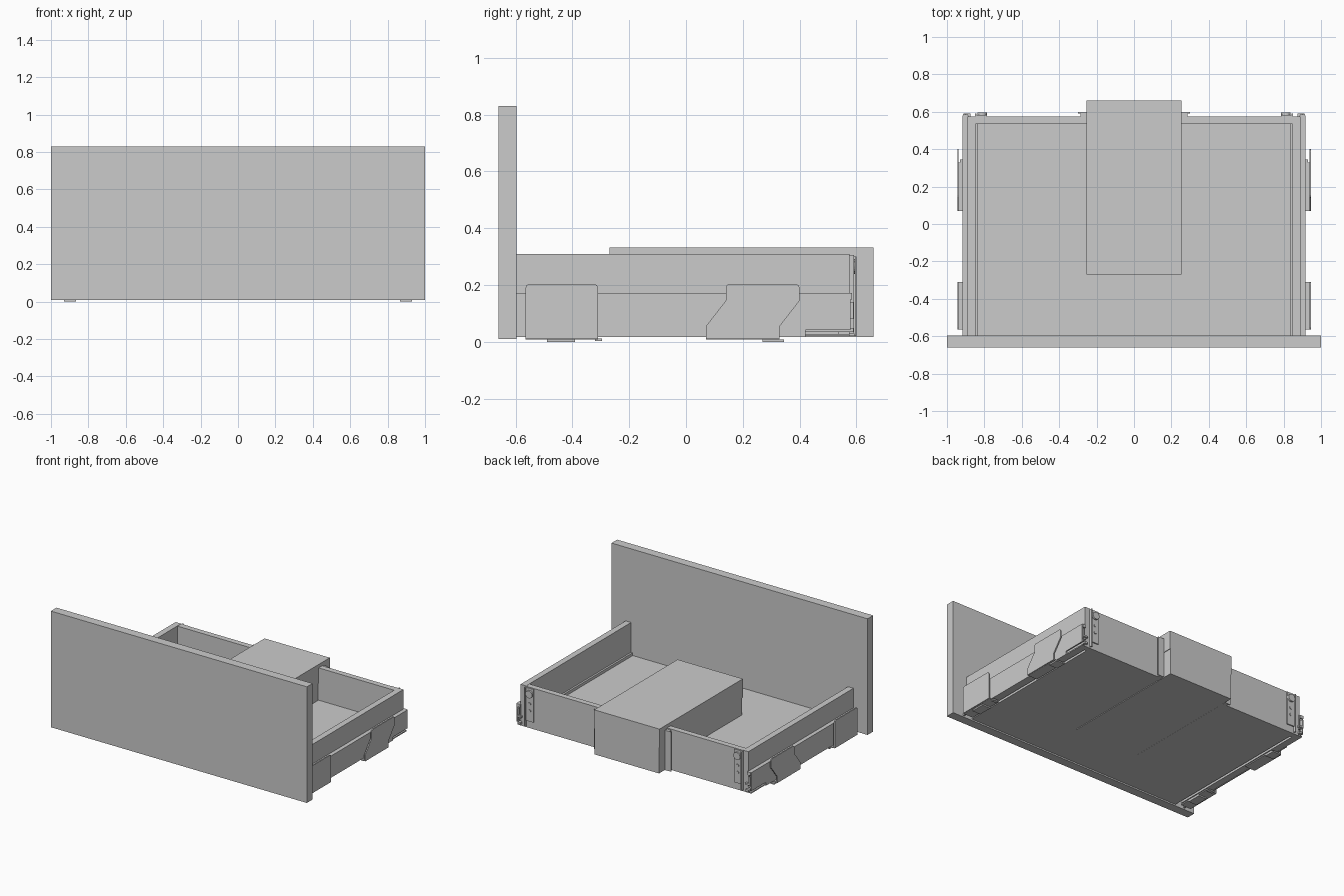
import bpy, bmesh, math
from mathutils import Vector


def finish(name, bm):
    bmesh.ops.recalc_face_normals(bm, faces=bm.faces)
    mesh = bpy.data.meshes.new(name)
    bm.to_mesh(mesh)
    bm.free()
    ob = bpy.data.objects.new(name, mesh)
    bpy.context.collection.objects.link(ob)
    return ob


def box(name, x0, x1, y0, y1, z0, z1):
    bm = bmesh.new()
    bmesh.ops.create_cube(bm, size=1)
    for v in bm.verts:
        v.co = ((x0, x1)[v.co.x > 0], (y0, y1)[v.co.y > 0], (z0, z1)[v.co.z > 0])
    return finish(name, bm)


def prism(name, pts, axis, a, b):
    """Extrude a profile: axis 'x' takes (y, z) points, axis 'y' takes (x, z)."""
    bm = bmesh.new()
    face = bm.faces.new([bm.verts.new((a, p, q) if axis == 'x' else (p, a, q)) for p, q in pts])
    res = bmesh.ops.extrude_face_region(bm, geom=[face])
    step = Vector((b - a, 0, 0)) if axis == 'x' else Vector((0, b - a, 0))
    bmesh.ops.translate(bm, vec=step, verts=[g for g in res['geom'] if isinstance(g, bmesh.types.BMVert)])
    return finish(name, bm)


def disc(name, x, y0, y1, z, r):
    pts = [(x + r * math.cos(i * math.tau / 20), z + r * math.sin(i * math.tau / 20)) for i in range(20)]
    return prism(name, pts, 'y', y0, y1)


def mirrored(ob):
    m = ob.modifiers.new("other_side", 'MIRROR')
    c = bpy.data.objects.get("mirror_centre")
    if c is None:
        c = bpy.data.objects.new("mirror_centre", None)
        bpy.context.collection.objects.link(c)
        c.hide_render = True
    m.mirror_object = c
    return ob


# Front panel
box("front_panel", -1, 1, -0.66, -0.597, 0.01, 0.83)

# Drawer floor, split around the cut-out block
box("floor_front", -0.845, 0.845, -0.597, -0.268, 0.02, 0.08)
mirrored(box("floor_side", 0.254, 0.845, -0.268, 0.535, 0.02, 0.08))

# Walls
mirrored(box("side_wall", 0.847, 0.89, -0.597, 0.575, 0.07, 0.31))
mirrored(box("back_wall", 0.25, 0.885, 0.535, 0.575, 0.02, 0.308))
mirrored(box("floor_edge_strip", 0.834, 0.847, -0.597, 0.535, 0.07, 0.10))

# Central block that fills the cut-out
box("block_cover", -0.255, 0.255, -0.27, 0.66, 0.20, 0.332)
box("block_base", -0.251, 0.251, -0.266, 0.66, 0.018, 0.20)

# L-shaped trims beside the block
trim = [(0.255, 0.02), (0.262, 0.02), (0.262, 0.30), (0.255, 0.30)]
mirrored(prism("trim_flange", trim, 'y', 0.575, 0.60))
mirrored(box("trim_plate", 0.255, 0.30, 0.592, 0.598, 0.02, 0.30))
mirrored(box("trim_web", 0.262, 0.285, 0.575, 0.592, 0.02, 0.30))

# Side rails: upside-down channel below each wall
channel = [(0.918, 0.042), (0.918, 0.172), (0.885, 0.172), (0.885, 0.07),
           (0.893, 0.07), (0.893, 0.164), (0.910, 0.164), (0.910, 0.042)]
mirrored(prism("rail_channel", channel, 'y', -0.597, 0.58))
mirrored(box("rail_skirt", 0.910, 0.918, -0.597, 0.42, 0.018, 0.042))

# Runner: C-section inside the rail, with a second track below
runner = [(0.862, 0.02), (0.912, 0.02), (0.912, 0.028), (0.870, 0.028),
          (0.870, 0.055), (0.905, 0.055), (0.905, 0.063), (0.862, 0.063)]
mirrored(prism("runner", runner, 'y', -0.56, 0.575))
mirrored(box("runner_track", 0.878, 0.903, -0.54, 0.59, 0.034, 0.048))
hook = [(0.875, 0.08), (0.912, 0.08), (0.912, 0.14), (0.902, 0.14), (0.902, 0.092), (0.875, 0.092)]
mirrored(prism("rail_hook", hook, 'y', 0.55, 0.59))

# Mounting brackets on the outer sides
front_pts = [(-0.565, 0.01), (-0.31, 0.01), (-0.31, 0.19), (-0.314, 0.2), (-0.324, 0.204),
             (-0.551, 0.204), (-0.561, 0.2), (-0.565, 0.19)]
rear_pts = [(0.07, 0.01), (0.33, 0.01), (0.33, 0.055), (0.40, 0.145), (0.40, 0.19), (0.396, 0.2),
            (0.386, 0.204), (0.154, 0.204), (0.144, 0.2), (0.14, 0.19), (0.14, 0.145), (0.07, 0.055)]
for label, pts, y0, y1, t0, t1 in (("front", front_pts, -0.565, -0.31, -0.49, -0.39),
                                   ("rear", rear_pts, 0.07, 0.33, 0.27, 0.345)):
    mirrored(prism(label + "_bracket", pts, 'x', 0.937, 0.945))
    mirrored(box(label + "_bracket_foot", 0.865, 0.937, y0, y1, 0.009, 0.016))
    mirrored(box(label + "_bracket_tab", 0.865, 0.93, t0, t1, 0.0, 0.009))
mirrored(box("catch_tab", 0.875, 0.915, -0.32, -0.295, 0.003, 0.012))

# Back corner plates with screws
mirrored(box("corner_plate", 0.785, 0.85, 0.575, 0.583, 0.07, 0.305))
mirrored(box("corner_plate_edge", 0.842, 0.85, 0.575, 0.592, 0.03, 0.305))
for i, (z, r, d) in enumerate([(0.265, 0.026, 0.595), (0.195, 0.01, 0.588), (0.145, 0.01, 0.588)]):
    ob = mirrored(disc("plate_screw_%d" % i, 0.812, 0.58, d, z, r))
mirrored(box("side_end_cap", 0.888, 0.915, 0.575, 0.585, 0.15, 0.172))
